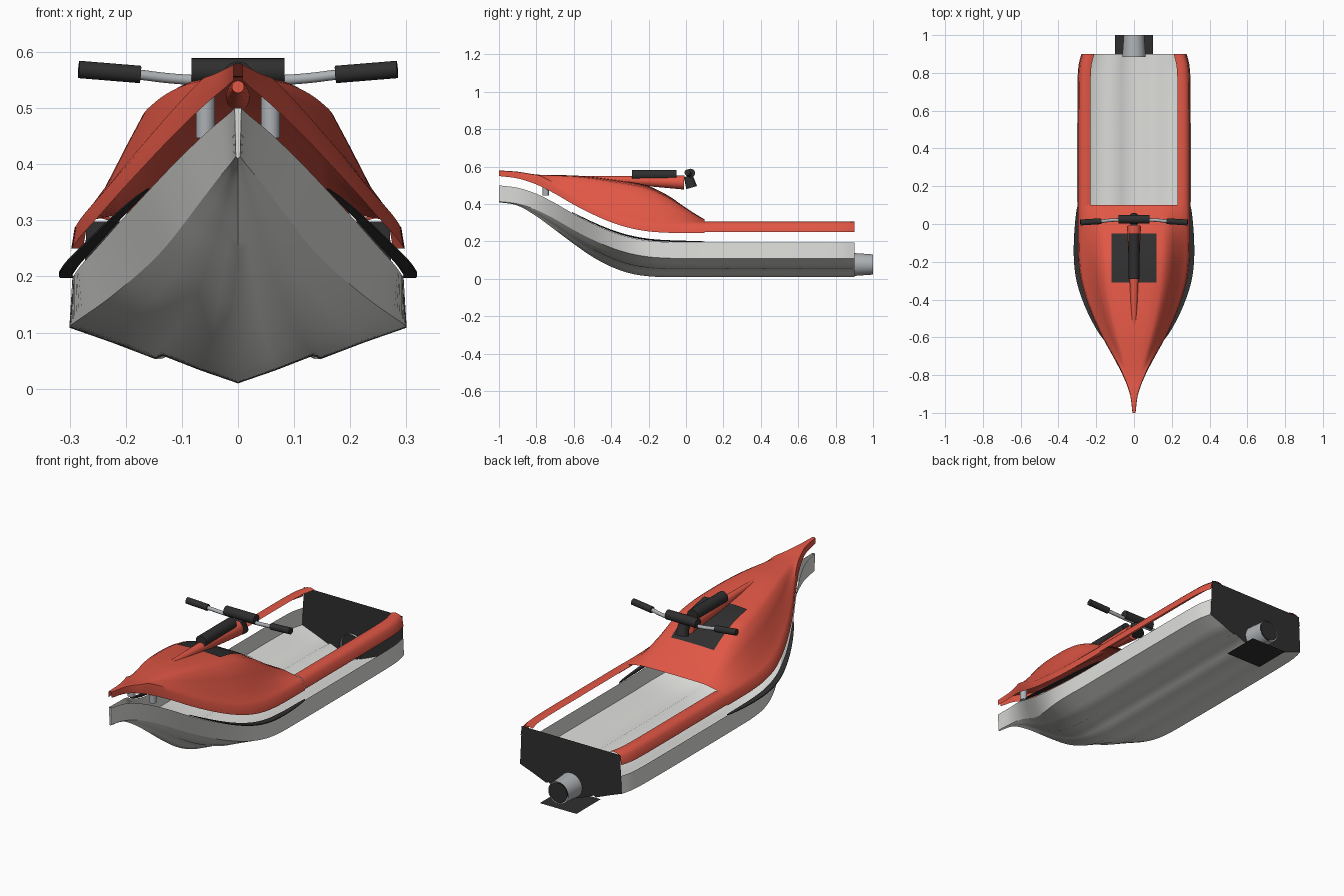
import bpy, bmesh, math
from mathutils import Vector

if "Cube" in bpy.data.objects:
    bpy.data.objects.remove(bpy.data.objects["Cube"])


def material(name, rgb):
    m = bpy.data.materials.new(name)
    m.use_nodes = True
    m.diffuse_color = (*rgb, 1)
    bsdf = m.node_tree.nodes["Principled BSDF"]
    bsdf.inputs["Base Color"].default_value = (*rgb, 1)
    bsdf.inputs["Roughness"].default_value = 0.5
    return m


RED = material("deck red", (0.75, 0.095, 0.06))
GREY = material("hull grey", (0.73, 0.73, 0.71))
BLACK = material("rubber black", (0.028, 0.028, 0.028))
METAL = material("metal grey", (0.42, 0.44, 0.46))


def finish(name, bm, mat, angle=30):
    bmesh.ops.recalc_face_normals(bm, faces=bm.faces)
    me = bpy.data.meshes.new(name)
    bm.to_mesh(me)
    bm.free()
    me.materials.append(mat)
    ob = bpy.data.objects.new(name, me)
    bpy.context.collection.objects.link(ob)
    bpy.ops.object.select_all(action="DESELECT")
    ob.select_set(True)
    bpy.context.view_layer.objects.active = ob
    bpy.ops.object.shade_smooth_by_angle(angle=math.radians(angle))
    return ob


def smooth(pts, y):
    """Catmull-Rom style interpolation of (y, value) stations."""
    if y <= pts[0][0]:
        return pts[0][1]
    if y >= pts[-1][0]:
        return pts[-1][1]
    i = max(k for k in range(len(pts) - 1) if pts[k][0] <= y)

    def slope(k):
        a, b = pts[max(k - 1, 0)], pts[min(k + 1, len(pts) - 1)]
        return (b[1] - a[1]) / (b[0] - a[0])
    (y0, v0), (y1, v1) = pts[i], pts[i + 1]
    h = y1 - y0
    t = (y - y0) / h
    return ((2*t**3 - 3*t*t + 1) * v0 + (t**3 - 2*t*t + t) * h * slope(i)
            + (3*t*t - 2*t**3) * v1 + (t**3 - t*t) * h * slope(i + 1))


def loft(name, rows, mat, closed=False, caps=False, angle=30):
    bm = bmesh.new()
    grid = [[bm.verts.new(p) for p in row] for row in rows]
    n = len(grid[0])
    for a, b in zip(grid, grid[1:]):
        for j in range(n if closed else n - 1):
            k = (j + 1) % n
            bm.faces.new((a[j], a[k], b[k], b[j]))
    if caps:
        bm.faces.new(grid[0])
        bm.faces.new(grid[-1])
    return finish(name, bm, mat, angle)


def plate(name, points, mat):
    bm = bmesh.new()
    bm.faces.new([bm.verts.new(p) for p in points])
    return finish(name, bm, mat)


def rod(name, a, b, r1, r2, mat, caps=True, sides=24):
    a, b = Vector(a), Vector(b)
    q = (b - a).to_track_quat("Z", "Y")
    rows = []
    for c, r in ((a, r1), (b, r2)):
        rows.append([c + q @ Vector((r * math.cos(t), r * math.sin(t), 0))
                     for t in (2 * math.pi * k / sides for k in range(sides))])
    return loft(name, rows, mat, True, caps)


def steps(a, b, n):
    return [a + (b - a) * i / n for i in range(n + 1)]


def mirrored(half):
    """Half section from the centre outwards, completed on the other side."""
    return [(-x, y, z) for x, y, z in reversed(half[1:])] + half


SIDES = ((1, "left"), (-1, "right"))

# Lengthwise lines of the craft
SHEER = [(-1, .5), (-.9, .487), (-.8, .455), (-.7, .405), (-.6, .347), (-.5, .296),
         (-.4, .253), (-.3, .222), (-.2, .204), (-.1, .197), (0, .195), (.9, .195)]
WIDTH = [(-1, .006), (-.9, .02), (-.8, .058), (-.7, .11), (-.6, .165), (-.5, .212),
         (-.4, .25), (-.3, .278), (-.2, .291), (-.1, .295), (0, .295), (.6, .295),
         (.75, .294), (.84, .289), (.9, .274)]
KEEL = [(-1, .41), (-.9, .392), (-.8, .335), (-.7, .262), (-.6, .187), (-.5, .118),
        (-.4, .065), (-.3, .03), (-.2, .014), (-.1, .01), (.9, .01)]
CHINE = [(-1, .64), (-.6, .74), (-.4, .89), (-.2, 1.0), (0, 1.017), (.9, 1.017)]
CREST = [(-1, .58), (-.9, .573), (-.8, .558), (-.7, .555), (-.6, .553), (-.5, .545),
         (-.4, .532), (-.3, .517), (-.2, .494), (-.1, .446), (0, .38), (.06, .341), (.1, .318)]
STERN = [.4, .6, .7, .75, .8, .84, .87, .9]


# Hull bottom with keel and a strake step fading to the bow, then the topsides
def bottom_half(y):
    k = smooth(KEEL, y)
    cx = smooth(WIDTH, y) * smooth(CHINE, y)
    rise = max(smooth(SHEER, y) - .086 - k, .001)
    step = min(max((y + .6) / .4, 0), 1) * .04
    return [(f * cx, y, k + g * rise) for f, g in
            ((0, 0), (.22, .23), (.445, .455 + step), (.49, .475 - step), (.75, .735), (1, 1))]


def side_half(y):
    return [bottom_half(y)[-1], (smooth(WIDTH, y), y, smooth(SHEER, y))]


stations = steps(-1, .2, 60) + STERN
loft("hull_bottom", [mirrored(bottom_half(y)) for y in stations], GREY, angle=60)
for side, label in SIDES:
    loft(label + "_hull_side", [[(side * x, y, z) for x, y, z in side_half(y)]
                                for y in stations], GREY)
plate("bow_stem", mirrored([bottom_half(-1)[0]] + side_half(-1)), GREY)


# Hood over the bow, with an outer lip
def deck_half(y):
    w, b, c = smooth(WIDTH, y) + .002, smooth(SHEER, y) + .053, smooth(CREST, y)
    lip = min(b + .052, c - .002)
    edge = min(b + .036, lip - .004)
    h = c - lip
    return [(0, y, c), (.3*w, y, c - .02*h), (.5*w, y, c - .06*h), (.6*w, y, c - .14*h),
            (.7*w, y, c - .42*h), (.83*w, y, lip + .2*h), (.93*w, y, lip),
            (.98*w, y, edge), (w, y, min(b, edge) - .003)]


loft("deck_hood", [mirrored(deck_half(y)) for y in steps(-1, .1, 60)], RED, angle=40)

# Side rails round the open tray
for side, label in SIDES:
    rows = [[(side * (smooth(WIDTH, y) + .002 - d), y, z) for d, z in
             ((.066, .3), (.045, .306), (.022, .302), (.006, .287), (0, .25))]
            for y in [.1] + STERN]
    loft(label + "_tray_rail", rows, RED, angle=40)

# Slim rubber sponson strips along the sheer
for side, label in SIDES:
    rows = []
    for y in steps(-.61, .1, 30):
        w, z = smooth(WIDTH, y), smooth(SHEER, y) + .002
        f = max(math.sin(math.pi * (y + .61) / .71), 0.01) ** .5
        inner, outer, t = w + .004 * f - .002, w + .027 * f, .003 + .006 * f
        rows.append([(side * inner, y, z), (side * outer, y, z),
                     (side * outer, y, z + .5 * t), (side * inner, y, z + t)])
    loft(label + "_sponson", rows, BLACK, True, True)

# Transom plate, ride plate and jet nozzle
plate("transom", mirrored([(x, .9, z) for x, _, z in bottom_half(.9)]
                          + [(.274, .9, .2), (.27, .9, .298)]), BLACK)
plate("ride_plate", [(-.1, .81, 0), (.1, .81, 0), (.1, 1, 0), (-.1, 1, 0)], BLACK)
rod("jet_nozzle", (0, .885, .077), (0, 1, .077), .062, .054, METAL, caps=False, sides=32)
rod("nozzle_lining", (0, .93, .077), (0, .999, .077), .02, .049, BLACK, sides=32)

# Bow support posts
for side, label in SIDES:
    rod(label + "_bow_post", (side * .058, -.75, .447), (side * .058, -.75, .536),
        .017, .017, METAL)

# Traction mat lying on the hood
mat_rows = []
for y in steps(-.31, -.05, 16):
    half = deck_half(y)
    mat_rows.append(mirrored([(0, y, half[0][2] + .002), (.06, y, half[0][2] + .002),
                              (.118, y, half[1][2] + .002)]))
loft("hood_mat", mat_rows, BLACK)

# Handle pole, its pad, the steering neck and the crossbar pad
rod("handle_pole", (0, -.55, .538), (0, -.01, .515), .011, .037, RED)
rod("pole_pad", (0, -.29, .555), (0, -.05, .555), .028, .028, BLACK)
rod("steering_neck", (0, .03, .488), (0, .012, .55), .03, .024, BLACK)
rod("handlebar_pad", (-.083, .025, .566), (.083, .025, .566), .023, .023, BLACK)

# Handlebar tube and grips
curve = bpy.data.curves.new("handlebar", "CURVE")
curve.dimensions = "3D"
curve.bevel_depth = .009
curve.bevel_resolution = 4
path = mirrored([(0, .022, .55), (.07, .022, .55), (.12, .02, .553), (.18, .014, .56), (.25, .01, .566)])
spline = curve.splines.new("BEZIER")
spline.bezier_points.add(len(path) - 1)
for p, co in zip(spline.bezier_points, path):
    p.co = co
    p.handle_left_type = p.handle_right_type = "AUTO"
curve.materials.append(METAL)
bpy.context.collection.objects.link(bpy.data.objects.new("handlebar", curve))
for side, label in SIDES:
    rod(label + "_grip", (side * .174, .015, .56), (side * .284, .008, .569), .0155, .0155, BLACK)
